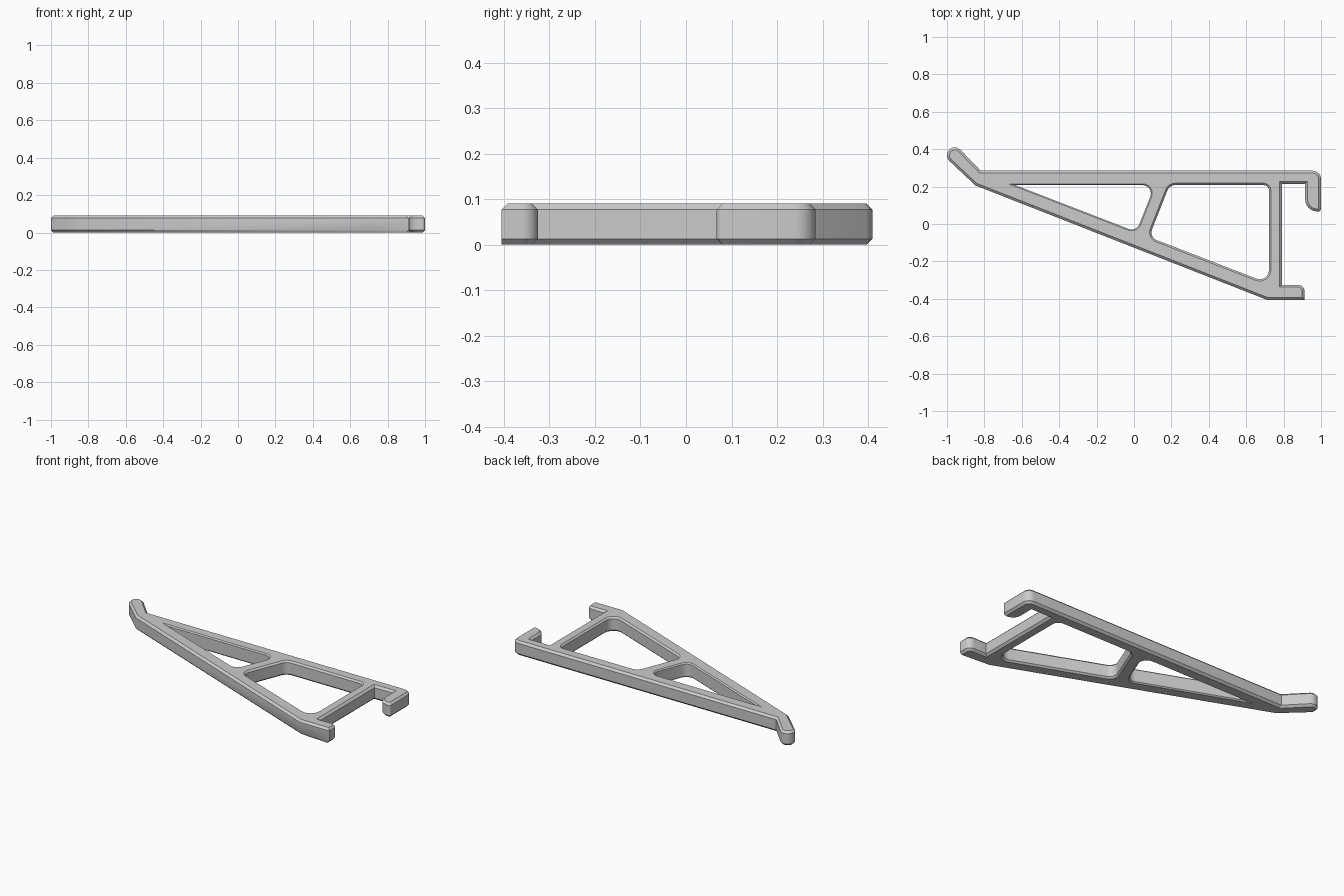
import bpy
import bmesh
from math import tan
from mathutils import Matrix, Vector

if "Cube" in bpy.data.objects:
    bpy.data.objects.remove(bpy.data.objects["Cube"])

HEIGHT = 0.09


def rounded(corners, steps=6):
    """Closed 2D outline from (x, y, radius) corners."""
    pts = []
    for i, (x, y, r) in enumerate(corners):
        p = Vector((x, y))
        if r == 0:
            pts.append(p)
            continue
        a = (Vector(corners[i - 1][:2]) - p).normalized()
        b = (Vector(corners[(i + 1) % len(corners)][:2]) - p).normalized()
        reach = r / tan(a.angle(b) / 2)
        centre = p + (a + b).normalized() * (reach * reach + r * r) ** 0.5
        u, v = p + a * reach - centre, p + b * reach - centre
        # angle_signed is clockwise positive
        turn = -u.angle_signed(v)
        for k in range(steps + 1):
            pts.append(centre + Matrix.Rotation(turn * k / steps, 2) @ u)
    return pts


def inset(pts, d):
    """Mitred offset towards the left of the travel direction."""
    out = []
    for i, p in enumerate(pts):
        e1 = (p - pts[i - 1]).normalized()
        e2 = (pts[(i + 1) % len(pts)] - p).normalized()
        n1, n2 = Vector((-e1.y, e1.x)), Vector((-e2.y, e2.x))
        out.append(p + (n1 + n2) * d / (1 + n1.dot(n2)))
    return out


# Outer outline: rail, hooked end, foot and bent tip (counter-clockwise)
outline = [
    (-0.848, 0.206, 0), (0.71, -0.405, 0), (0.912, -0.405, 0),
    (0.912, -0.325, 0.035), (0.79, -0.325, 0), (0.79, 0.215, 0),
    (0.915, 0.215, 0), (0.915, 0.07, 0.065), (1, 0.066, 0.015),
    (1, 0.285, 0.045), (-0.82, 0.285, 0),
    (-0.958, 0.428, 0.042), (-1.018, 0.366, 0.042),
]
# Openings either side of the strut (clockwise)
narrow_opening = [(-0.635, 0.208, 0), (0.112, 0.208, 0.045), (0.012, -0.042, 0.045)]
wide_opening = [(0.19, 0.208, 0.045), (0.722, 0.208, 0.03),
                (0.722, -0.318, 0.05), (0.08, -0.07, 0.045)]

bm = bmesh.new()
top_edges, bottom_edges = [], []
for corners, c in ((outline, 0.013), (narrow_opening, 0.007), (wide_opening, 0.01)):
    pts = rounded(corners)
    rings = []
    for z, d in ((0, c), (c, 0), (HEIGHT - c, 0), (HEIGHT, c)):
        rings.append([bm.verts.new((p.x, p.y, z)) for p in inset(pts, d)])
    # The foot keeps a square lower front edge
    for v in rings[0]:
        if v.co.x > 0.72 and v.co.y < -0.38:
            v.co.y = -0.405
    n = len(pts)
    for low, high in zip(rings, rings[1:]):
        for i in range(n):
            j = (i + 1) % n
            bm.faces.new((low[i], low[j], high[j], high[i]))
    for ring, edges in ((rings[0], bottom_edges), (rings[3], top_edges)):
        edges += [bm.edges.get((ring[i], ring[(i + 1) % n])) for i in range(n)]

# Flat top and bottom with the openings left free
for edges in (top_edges, bottom_edges):
    bmesh.ops.triangle_fill(bm, edges=edges, use_beauty=True)
bmesh.ops.recalc_face_normals(bm, faces=bm.faces)

mesh = bpy.data.meshes.new("bracket_frame")
bm.to_mesh(mesh)
bm.free()
frame = bpy.data.objects.new("bracket_frame", mesh)
bpy.context.collection.objects.link(frame)

grey = bpy.data.materials.new("light_grey")
grey.use_nodes = True
colour = (0.6, 0.6, 0.6, 1)
grey.diffuse_color = colour
grey.node_tree.nodes["Principled BSDF"].inputs["Base Color"].default_value = colour
mesh.materials.append(grey)

bpy.ops.object.select_all(action="DESELECT")
frame.select_set(True)
bpy.context.view_layer.objects.active = frame
bpy.ops.object.shade_smooth_by_angle()
